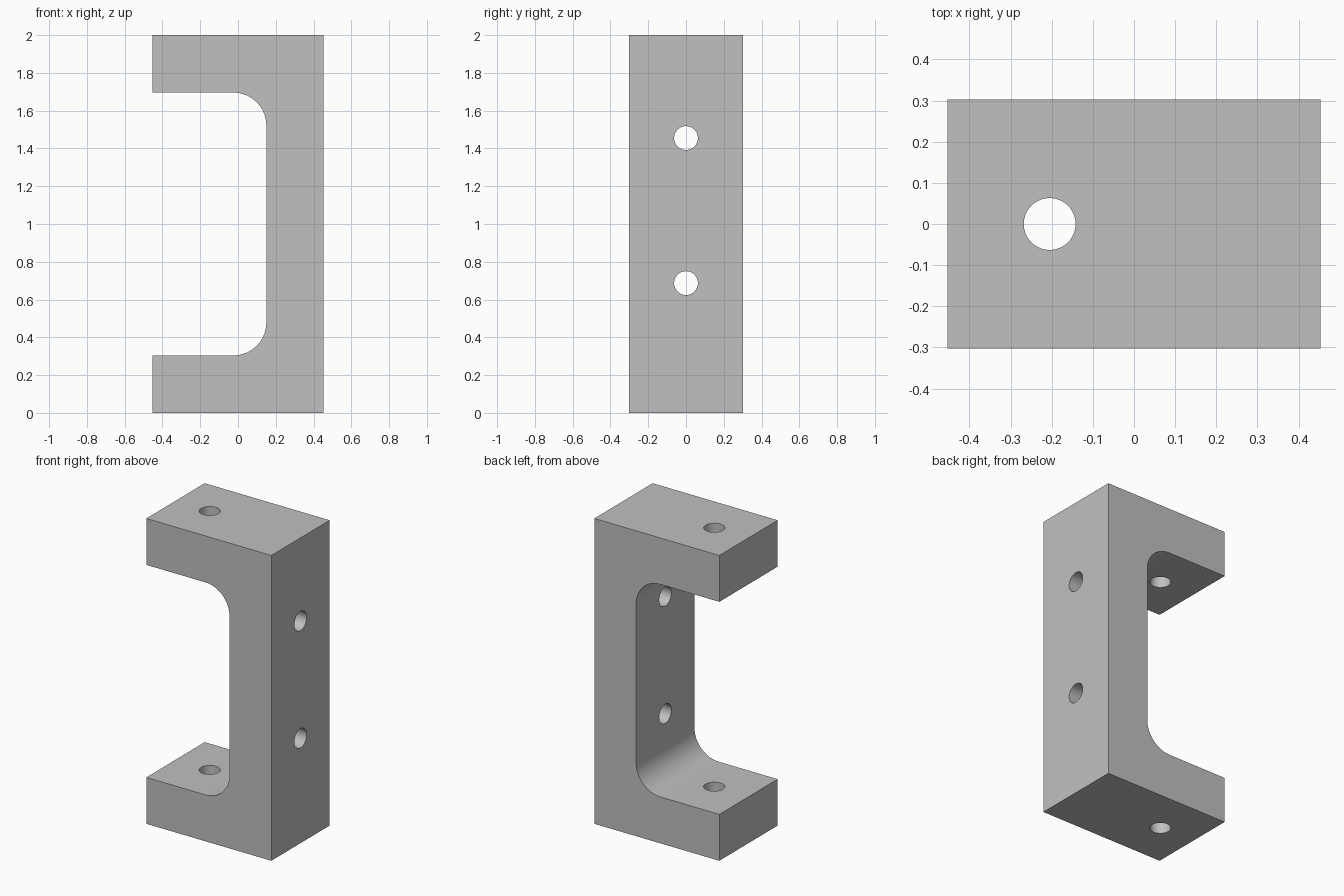
import bpy
import bmesh
from math import cos, sin, pi
from mathutils import Matrix

default = bpy.data.objects.get("Cube")
if default:
    bpy.data.objects.remove(default, do_unlink=True)

HALF_X, HALF_Y, HEIGHT = 0.453, 0.302, 2.0
WALL_X, ARM, FILLET, HOLE = 0.15, 0.304, 0.175, 0.063

metal = bpy.data.materials.new("plain grey")
metal.use_nodes = True
grey = (0.53, 0.53, 0.53, 1)
metal.diffuse_color = grey
metal.node_tree.nodes["Principled BSDF"].inputs["Base Color"].default_value = grey


def add_object(name, bm):
    mesh = bpy.data.meshes.new(name)
    bmesh.ops.recalc_face_normals(bm, faces=bm.faces)
    bm.to_mesh(mesh)
    bm.free()
    mesh.materials.append(metal)
    obj = bpy.data.objects.new(name, mesh)
    bpy.context.collection.objects.link(obj)
    return obj


def fillet(cx, cz, start, steps=16):
    """Quarter arc turning clockwise from the start angle."""
    return [(cx + FILLET * cos(start - pi / 2 * i / steps),
             cz + FILLET * sin(start - pi / 2 * i / steps)) for i in range(steps + 1)]


# C-shaped profile with rounded inner corners, extruded along the depth
centre_x = WALL_X - FILLET
profile = [(-HALF_X, 0), (HALF_X, 0), (HALF_X, HEIGHT), (-HALF_X, HEIGHT),
           (-HALF_X, HEIGHT - ARM)]
profile += fillet(centre_x, HEIGHT - ARM - FILLET, pi / 2)
profile += fillet(centre_x, ARM + FILLET, 0)
profile.append((-HALF_X, ARM))

bm = bmesh.new()
face = bm.faces.new([bm.verts.new((x, -HALF_Y, z)) for x, z in profile])
extruded = bmesh.ops.extrude_face_region(bm, geom=[face])
moved = [v for v in extruded["geom"] if isinstance(v, bmesh.types.BMVert)]
bmesh.ops.translate(bm, verts=moved, vec=(0, 2 * HALF_Y, 0))
bracket = add_object("bracket", bm)

# Drill: one vertical hole through both arms, two holes through the back wall
bm = bmesh.new()
drills = [(Matrix.Translation((-0.205, 0, HEIGHT / 2)), HEIGHT + 0.2)]
drills += [(Matrix.Translation((0.3, 0, z)) @ Matrix.Rotation(pi / 2, 4, "Y"), 0.5)
           for z in (0.687, 1.455)]
for matrix, depth in drills:
    bmesh.ops.create_cone(bm, cap_ends=True, segments=48, radius1=HOLE,
                          radius2=HOLE, depth=depth, matrix=matrix)
cutter = add_object("hole_cutter", bm)
cutter.hide_render = True
cutter.hide_viewport = True

cut = bracket.modifiers.new("holes", "BOOLEAN")
cut.operation = "DIFFERENCE"
cut.solver = "EXACT"
cut.object = cutter

# Apply the holes and remove the cutter
bpy.context.view_layer.update()
graph = bpy.context.evaluated_depsgraph_get()
drilled = bpy.data.meshes.new_from_object(bracket.evaluated_get(graph))
bracket.modifiers.clear()
bracket.data = drilled
bpy.data.objects.remove(cutter, do_unlink=True)

# Smooth fillets and hole walls, crisp edges elsewhere
bpy.ops.object.select_all(action="DESELECT")
bracket.select_set(True)
bpy.context.view_layer.objects.active = bracket
bpy.ops.object.shade_smooth_by_angle(angle=pi / 6)
